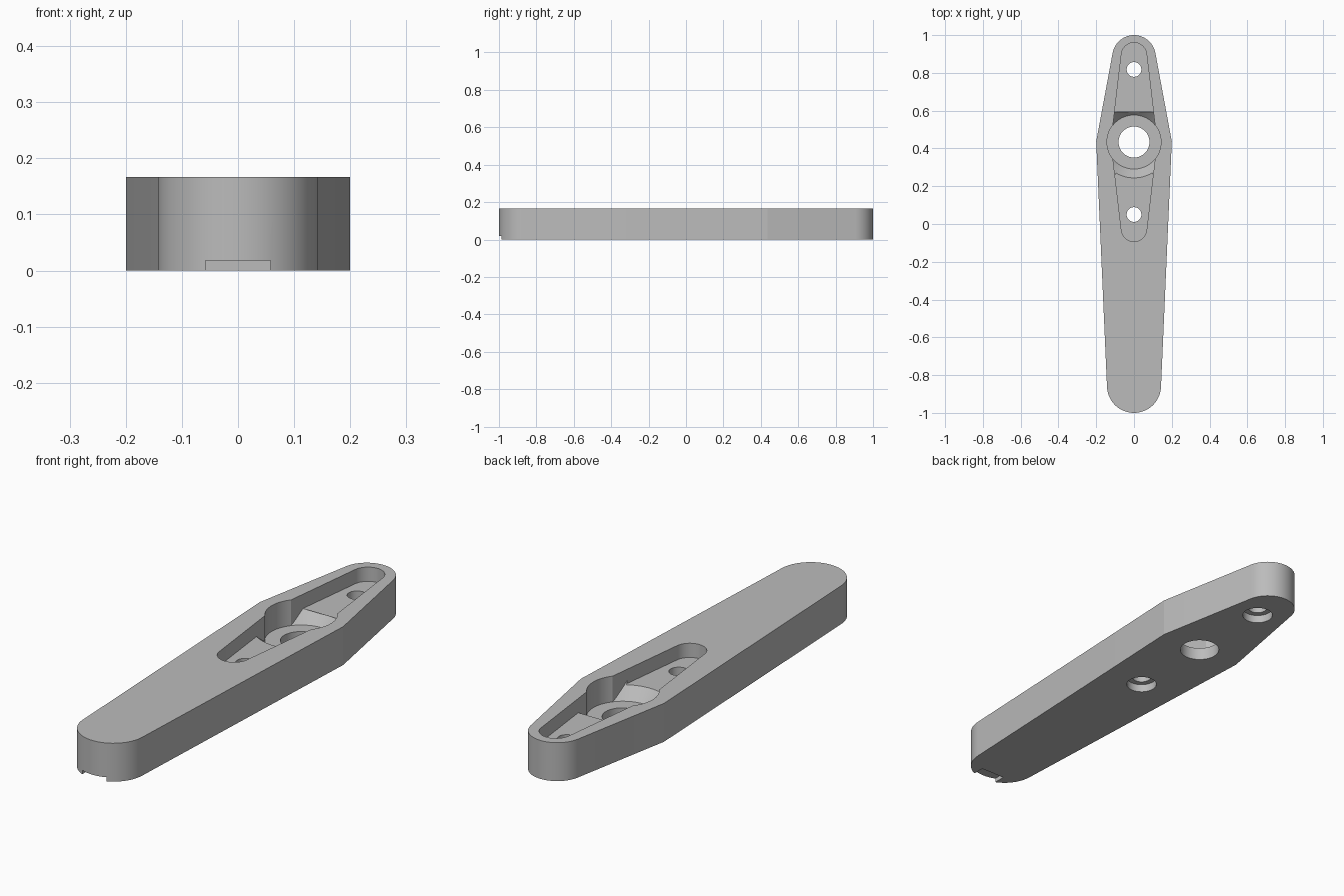
import bpy, bmesh, math

cube = bpy.data.objects.get("Cube")
if cube:
    bpy.data.objects.remove(cube, do_unlink=True)

HEIGHT = 0.167
HUB_Y = 0.434
HUB_R, RAMP_R = 0.143, 0.19
HUB_FLOOR, SLOT_FLOOR = 0.055, 0.105
TOP = HEIGHT + 0.05

grey = bpy.data.materials.new("light grey")
grey.use_nodes = True
grey.diffuse_color = (0.5, 0.5, 0.5, 1)
grey.node_tree.nodes["Principled BSDF"].inputs["Base Color"].default_value = (0.5, 0.5, 0.5, 1)


def make_object(name, bm):
    bmesh.ops.recalc_face_normals(bm, faces=bm.faces)
    mesh = bpy.data.meshes.new(name)
    bm.to_mesh(mesh)
    bm.free()
    mesh.materials.append(grey)
    obj = bpy.data.objects.new(name, mesh)
    bpy.context.collection.objects.link(obj)
    return obj


def tapered_outline(half_width, mid_y, back, front, steps=32):
    """Long kite with rounded ends; back and front are (tip y, radius)."""
    points = []
    for (tip, radius), side in ((back, 1), (front, -1)):
        centre = tip - side * radius
        dx, dy = half_width, side * (mid_y - centre)
        # Angle at which the straight side touches the end arc
        lean = math.atan2(dy, dx) + math.acos(radius / math.hypot(dx, dy))
        points.append((side * half_width, mid_y))
        for i in range(steps + 1):
            a = lean + (math.pi - 2 * lean) * i / steps
            points.append((side * radius * math.cos(a), centre + side * radius * math.sin(a)))
    return points


def prism(name, outline, z0, z1):
    bm = bmesh.new()
    face = bm.faces.new([bm.verts.new((x, y, z0)) for x, y in outline])
    extruded = bmesh.ops.extrude_face_region(bm, geom=[face])["geom"]
    for v in extruded:
        if isinstance(v, bmesh.types.BMVert):
            v.co.z = z1
    return make_object(name, bm)


def cone(name, y, z0, z1, r0, r1=None, segments=64):
    bm = bmesh.new()
    bmesh.ops.create_cone(bm, cap_ends=True, segments=segments, radius1=r0,
                          radius2=r0 if r1 is None else r1, depth=z1 - z0)
    bmesh.ops.translate(bm, verts=bm.verts, vec=(0, y, (z0 + z1) / 2))
    return make_object(name, bm)


def combine(target, tool, operation="DIFFERENCE", keep=False):
    mod = target.modifiers.new("cut", "BOOLEAN")
    mod.operation, mod.solver, mod.object = operation, "EXACT", tool
    bpy.context.view_layer.objects.active = target
    bpy.ops.object.modifier_apply(modifier=mod.name)
    if not keep:
        bpy.data.objects.remove(tool, do_unlink=True)


# Solid arm
arm = prism("arm_body", tapered_outline(0.2, 0.437, (1.0, 0.115), (-1.0, 0.143)), 0, HEIGHT)

# Tapered slot in the top
slot_shape = tapered_outline(0.122, HUB_Y, (0.96, 0.067), (-0.093, 0.067))
combine(arm, prism("slot_cutter", slot_shape, SLOT_FLOOR, TOP))

# Conical ramps from the slot floor down to the hub floor, kept within the slot
over = 0.3
ramp = cone("ramp_cutter", HUB_Y, HUB_FLOOR, SLOT_FLOOR + over * (SLOT_FLOOR - HUB_FLOOR),
            HUB_R, RAMP_R + over * (RAMP_R - HUB_R), 96)
combine(ramp, prism("ramp_limit", slot_shape, 0.02, TOP), "INTERSECT")
combine(arm, ramp)

# Round hub recess and its through hole
combine(arm, cone("hub_cutter", HUB_Y, HUB_FLOOR, TOP, HUB_R, segments=96))
combine(arm, cone("hub_hole_cutter", HUB_Y, -0.05, TOP, 0.082))

# Screw holes, counterbored from below
for y in (HUB_Y - 0.384, HUB_Y + 0.384):
    combine(arm, cone("screw_cutter", y, -0.05, TOP, 0.039, segments=48))
    combine(arm, cone("counterbore_cutter", y, -0.05, 0.035, 0.063, segments=48))

# Shallow notch under the front tip
notch = [(-0.058, -1.1), (0.058, -1.1), (0.058, -0.935), (-0.058, -0.935)]
combine(arm, prism("notch_cutter", notch, -0.05, 0.018))

bpy.ops.object.select_all(action="DESELECT")
arm.select_set(True)
bpy.context.view_layer.objects.active = arm
bpy.ops.object.shade_smooth_by_angle(angle=math.radians(8))
